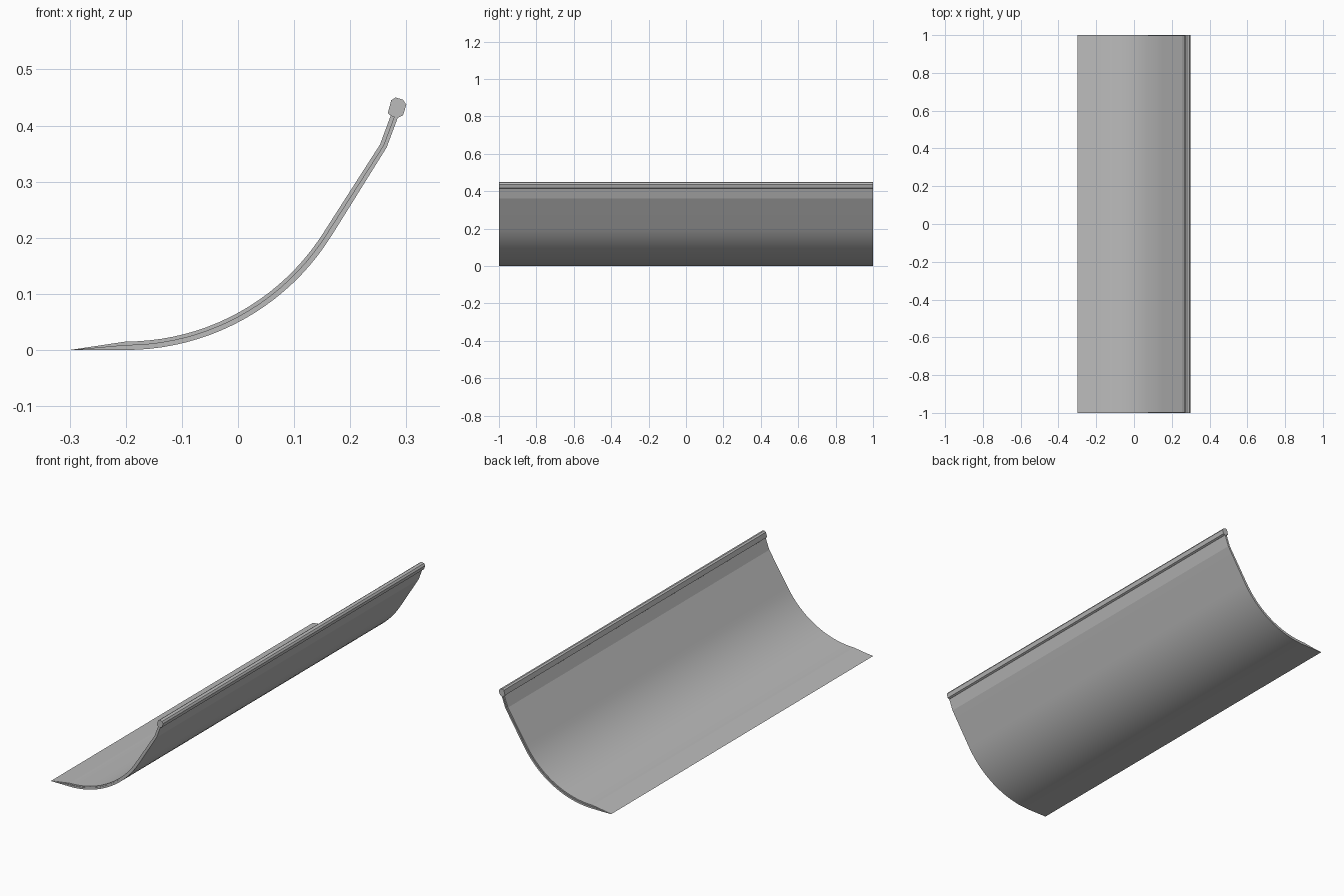
import bpy, bmesh, math

cube = bpy.data.objects.get("Cube")
if cube:
    bpy.data.objects.remove(cube, do_unlink=True)

grey = bpy.data.materials.new("plain grey")
grey.use_nodes = True
colour = (0.5, 0.5, 0.5, 1)
grey.diffuse_color = colour
grey.node_tree.nodes["Principled BSDF"].inputs["Base Color"].default_value = colour


def extrude_profile(name, points, half_length):
    """Solid bar along y from a closed x-z profile."""
    bm = bmesh.new()
    verts = [bm.verts.new((x, -half_length, z)) for x, z in points]
    face = bm.faces.new(verts)
    result = bmesh.ops.extrude_face_region(bm, geom=[face])
    moved = [v for v in result["geom"] if isinstance(v, bmesh.types.BMVert)]
    bmesh.ops.translate(bm, verts=moved, vec=(0, 2 * half_length, 0))
    bmesh.ops.recalc_face_normals(bm, faces=bm.faces)
    mesh = bpy.data.meshes.new(name)
    bm.to_mesh(mesh)
    bm.free()
    mesh.materials.append(grey)
    obj = bpy.data.objects.new(name, mesh)
    bpy.context.collection.objects.link(obj)
    bpy.ops.object.select_all(action="DESELECT")
    obj.select_set(True)
    bpy.context.view_layer.objects.active = obj
    bpy.ops.object.shade_smooth_by_angle(angle=math.radians(5))
    return obj


def ramp_line(radius, bend, top):
    """Curved part of the ramp, then the steeper straight lip."""
    steps = 20
    arc = []
    for i in range(steps + 1):
        a = math.radians(58) * i / steps
        arc.append((-0.2 + radius * math.sin(a), 0.432 - radius * math.cos(a)))
    return arc + [bend, top]


# Three offset lines bound the two layers of the ramp
tip = (-0.3, 0.0)
under = ramp_line(0.432, (0.265, 0.361), (0.287, 0.42))
middle = ramp_line(0.423, (0.259, 0.364), (0.280, 0.42))
upper = ramp_line(0.417, (0.253, 0.366), (0.273, 0.42))

extrude_profile("ramp_base", [tip] + under + middle[::-1], 1.0)
extrude_profile("ramp_surface", [tip] + middle + upper[::-1], 0.997)

# Rounded rail along the top edge
rail = [(0.267, 0.422), (0.273, 0.445), (0.281, 0.45), (0.294, 0.446),
        (0.3, 0.437), (0.294, 0.418), (0.285, 0.414), (0.273, 0.417)]
extrude_profile("top_rail", rail, 1.0)
